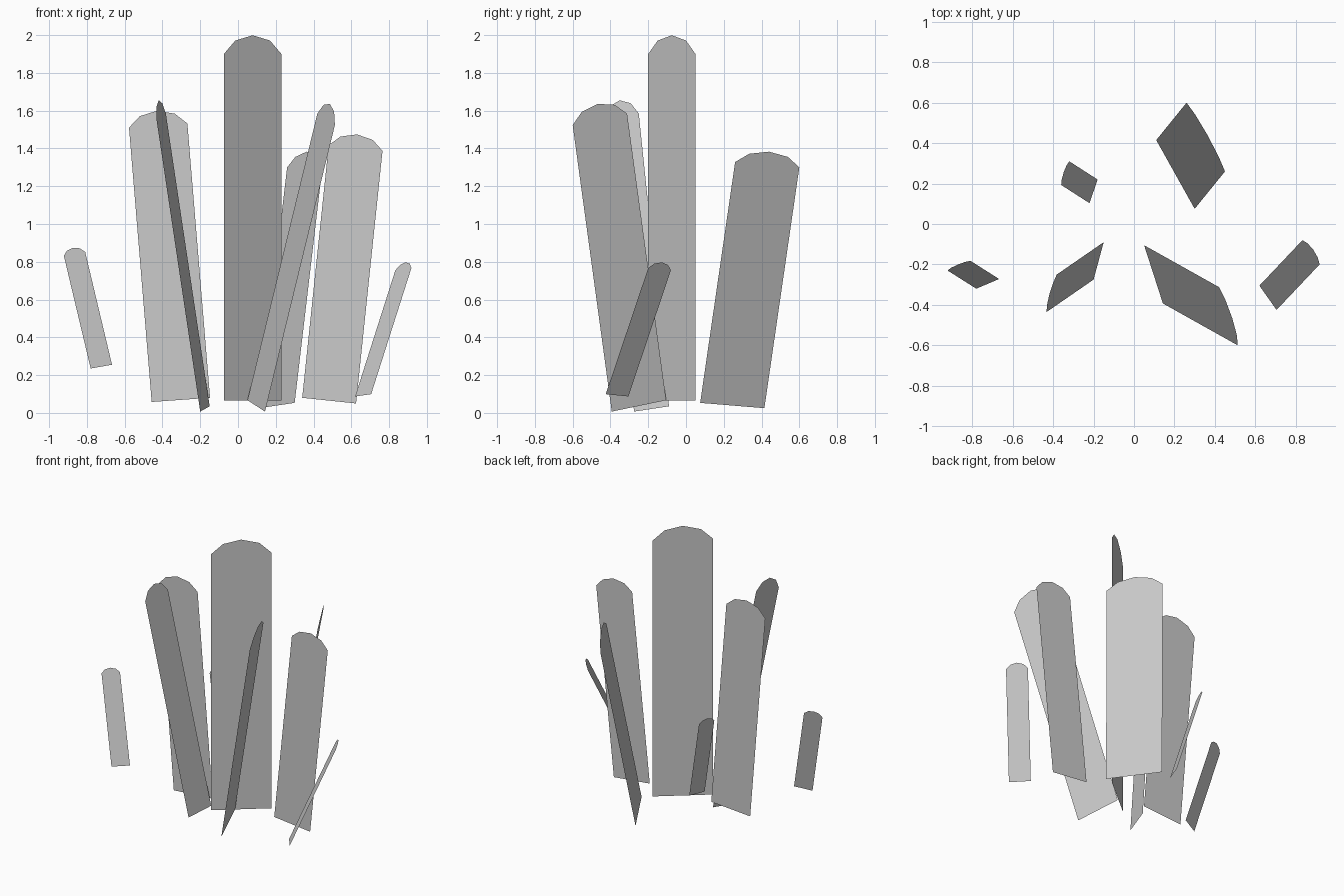
import bpy
from mathutils import Vector

# Rounded tip: (fraction across the width, rise as a fraction of the tip height)
TIP = [(0.0, 0.0), (0.2, 0.72), (0.5, 1.0), (0.8, 0.72), (1.0, 0.0)]
TIP_RATIO = 0.054


def blade(name, base_a, base_b, stem):
    """Flat card from base edge a-b, swept along stem, ending in a rounded tip."""
    a, b, stem = Vector(base_a), Vector(base_b), Vector(stem)
    points = [b, a]
    for across, rise in TIP:
        points.append(a.lerp(b, across) + stem * (1 + TIP_RATIO * rise))
    mesh = bpy.data.meshes.new(name)
    mesh.from_pydata(points, [], [list(range(len(points)))])
    mesh.update()
    obj = bpy.data.objects.new(name, mesh)
    bpy.context.collection.objects.link(obj)
    return obj


# Tall upright blade in the middle
blade("centre_blade", (-0.075, -0.20, 0.065), (0.23, 0.05, 0.065), (0, 0, 1.835))

# Blades facing the front, leaning sideways
blade("left_blade", (-0.457, -0.075, 0.058), (-0.148, -0.075, 0.08), (-0.12, 0, 1.452))
blade("right_blade", (0.34, -0.075, 0.08), (0.625, -0.075, 0.05), (0.14, 0, 1.337))

# Large outward-leaning blades
blade("back_blade", (0.11, 0.415, 0.025), (0.30, 0.075, 0.053), (0.15, 0.185, 1.275))
blade("front_right_blade", (0.05, -0.105, 0.067), (0.143, -0.393, 0.007), (0.37, -0.207, 1.517))
blade("front_left_blade", (-0.20, -0.275, 0.007), (-0.15, -0.09, 0.035), (-0.232, -0.16, 1.55))

# Short outer blades
blade("short_left_blade", (-0.78, -0.32, 0.235), (-0.667, -0.272, 0.255), (-0.142, 0.09, 0.597))
blade("short_right_blade", (0.62, -0.305, 0.087), (0.705, -0.425, 0.099), (0.213, 0.225, 0.668))
blade("short_back_blade", (-0.18, 0.22, 0.246), (-0.22, 0.103, 0.24), (-0.14, 0.09, 0.583))
